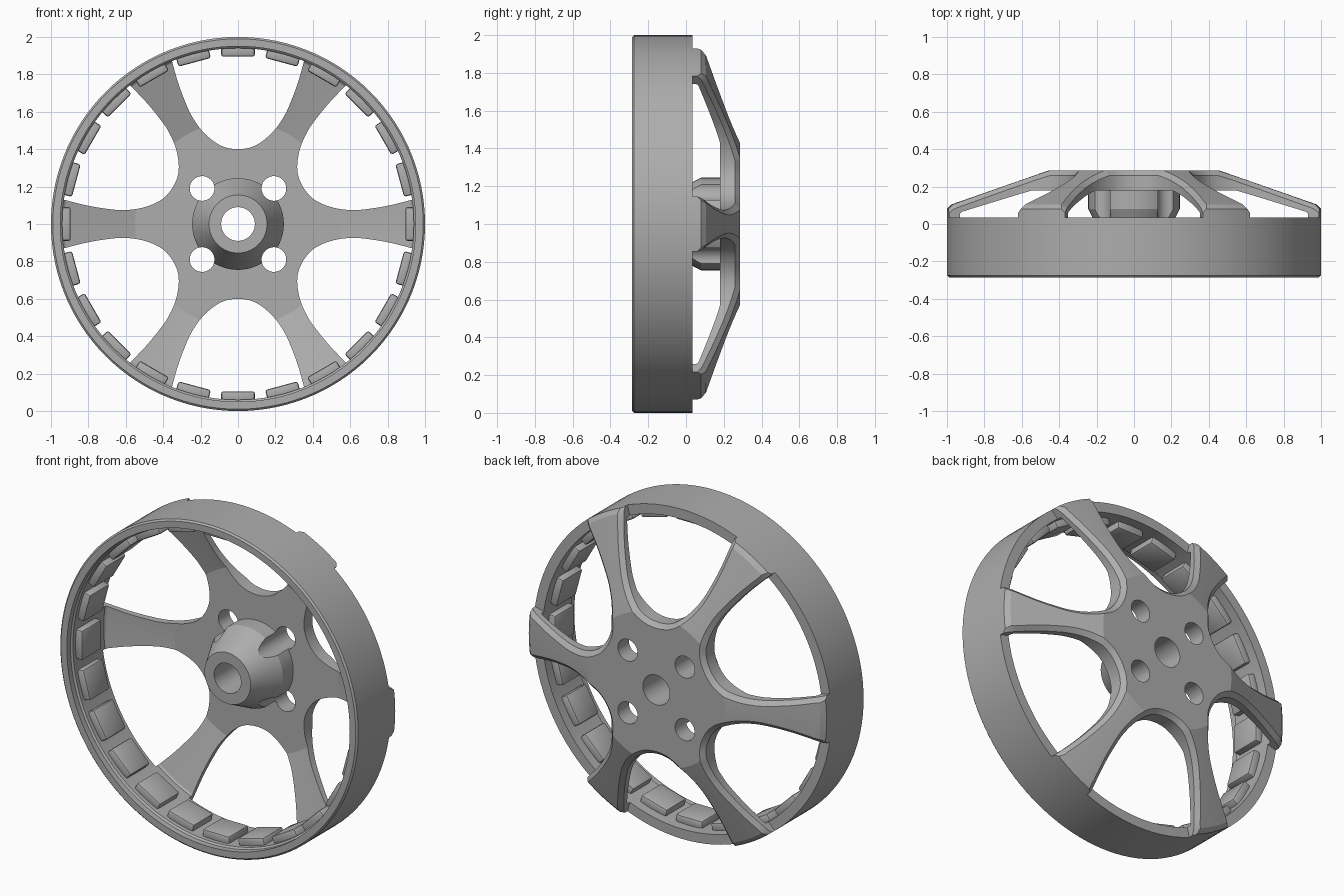
import bpy, bmesh, math
from mathutils import Vector, Matrix

old = bpy.data.objects.get("Cube")
if old:
    bpy.data.objects.remove(old)

SEG = 120
AXIS = Matrix.Translation((0, 0, 1))

metal = bpy.data.materials.new("satin_grey")
metal.use_nodes = True
GREY = (0.42, 0.42, 0.42, 1)
metal.diffuse_color = GREY
metal.node_tree.nodes["Principled BSDF"].inputs["Base Color"].default_value = GREY


def make_object(name, bm):
    bmesh.ops.recalc_face_normals(bm, faces=bm.faces)
    mesh = bpy.data.meshes.new(name)
    bm.to_mesh(mesh)
    bm.free()
    mesh.materials.append(metal)
    obj = bpy.data.objects.new(name, mesh)
    bpy.context.collection.objects.link(obj)
    return obj


def activate(obj):
    bpy.ops.object.select_all(action='DESELECT')
    obj.select_set(True)
    bpy.context.view_layer.objects.active = obj


def bridge(bm, loops, closed):
    """Join consecutive loops of vertices with quads, wrapping or capping the ends."""
    n = len(loops[0])
    pairs = list(zip(loops, loops[1:] + loops[:1]))
    for a, b in pairs if closed else pairs[:-1]:
        for i in range(n):
            j = (i + 1) % n
            bm.faces.new((a[i], a[j], b[j], b[i]))
    if not closed:
        bm.faces.new(loops[0])
        bm.faces.new(loops[-1])


# Cross-section of hub, dished face and rim as (radius, y)
outer_face = [(0.09, 0.285), (0.46, 0.285), (0.975, 0.105), (1, 0.08)]
hub = [(0.09, -0.1), (0.155, -0.1), (0.245, 0.08), (0.245, 0.18)]
underside = [(0.55, 0.18), (0.93, 0.065), (0.94, 0.055)]
rim = [(0.94, -0.24), (0.95, -0.25), (0.95, -0.285), (0.99, -0.285), (1, -0.275)]
section = hub + underside + rim + outer_face[::-1]

bm = bmesh.new()
rings = []
for s in range(SEG):
    a = math.tau * s / SEG
    rings.append([bm.verts.new((r * math.cos(a), y, 1 + r * math.sin(a))) for r, y in section])
bridge(bm, rings, True)
wheel = make_object("wheel_body", bm)


def face_height(r):
    """Height of the dished outer face at a radius."""
    for (r0, y0), (r1, y1) in zip(outer_face, outer_face[1:]):
        if r <= r1:
            return y0 + (y1 - y0) * (r - r0) / (r1 - r0)
    return outer_face[-1][1]


def smooth_path(pts, steps=4):
    """Catmull-Rom curve through the points."""
    out = []
    for i in range(len(pts) - 1):
        p0, p1 = pts[max(i - 1, 0)], pts[i]
        p2, p3 = pts[i + 1], pts[min(i + 2, len(pts) - 1)]
        for k in range(steps):
            t = k / steps
            out.append(0.5 * (2 * p1 + (p2 - p0) * t + (2 * p0 - 5 * p1 + 4 * p2 - p3) * t ** 2
                              + (3 * p1 - p0 - 3 * p2 + p3) * t ** 3))
    return out + [pts[-1]]


# Window outline between two spokes, mirrored about its centre line
half = [(0, 0.4), (0.075, 0.412), (0.14, 0.45), (0.2, 0.508), (0.25, 0.582), (0.285, 0.66),
        (0.32, 0.755), (0.35, 0.86), (0.375, 0.96), (0.4, 1.08)]
points = [Vector((-x, z)) for x, z in half[:0:-1]] + [Vector(p) for p in half]
outline = smooth_path(points)
LIP = 0.028
widened = []
for i, p in enumerate(outline):
    t = (outline[min(i + 1, len(outline) - 1)] - outline[max(i - 1, 0)]).normalized()
    widened.append(p + Vector((t.y, -t.x)) * LIP)

# Cutter: six chamfered windows and four bolt holes
bm = bmesh.new()
for w in range(6):
    turn = AXIS @ Matrix.Rotation(w * math.tau / 6, 4, 'Y')
    layers = [
        [(p.x, 0.035, p.y) for p in outline],
        [(p.x, face_height(p.length) - 0.025, p.y) for p in outline],
        [(p.x, face_height(p.length) + 0.002, p.y) for p in widened],
        [(p.x, 0.5, p.y) for p in widened],
    ]
    bridge(bm, [[bm.verts.new(turn @ Vector(c)) for c in layer] for layer in layers], False)
for sx in (-1, 1):
    for sz in (-1, 1):
        place = Matrix.Translation((sx * 0.192, 0, 1 + sz * 0.19)) @ Matrix.Rotation(math.pi / 2, 4, 'X')
        bmesh.ops.create_cone(bm, cap_ends=True, segments=48, radius1=0.066, radius2=0.066,
                              depth=1, matrix=place)
cutter = make_object("window_cutter", bm)
cutter.hide_render = True

activate(wheel)
cut = wheel.modifiers.new("windows", 'BOOLEAN')
cut.operation = 'DIFFERENCE'
cut.solver = 'EXACT'
cut.object = cutter
bpy.ops.object.modifier_apply(modifier=cut.name)
bpy.data.objects.remove(cutter)
bpy.ops.object.shade_smooth_by_angle(angle=math.radians(15))

# Ring of bevelled pads inside the rim
bm = bmesh.new()
for k in range(24):
    place = (AXIS @ Matrix.Rotation(k * math.tau / 24, 4, 'Y')
             @ Matrix.Translation((0.925, -0.12, 0)) @ Matrix.Diagonal((0.06, 0.19, 0.18, 1)))
    bmesh.ops.create_cube(bm, size=1, matrix=place)
bmesh.ops.bevel(bm, geom=bm.edges[:], offset=0.012, segments=2, profile=0.5, affect='EDGES')
pads = make_object("rim_pads", bm)
activate(pads)
bpy.ops.object.shade_smooth_by_angle(angle=math.radians(30))
